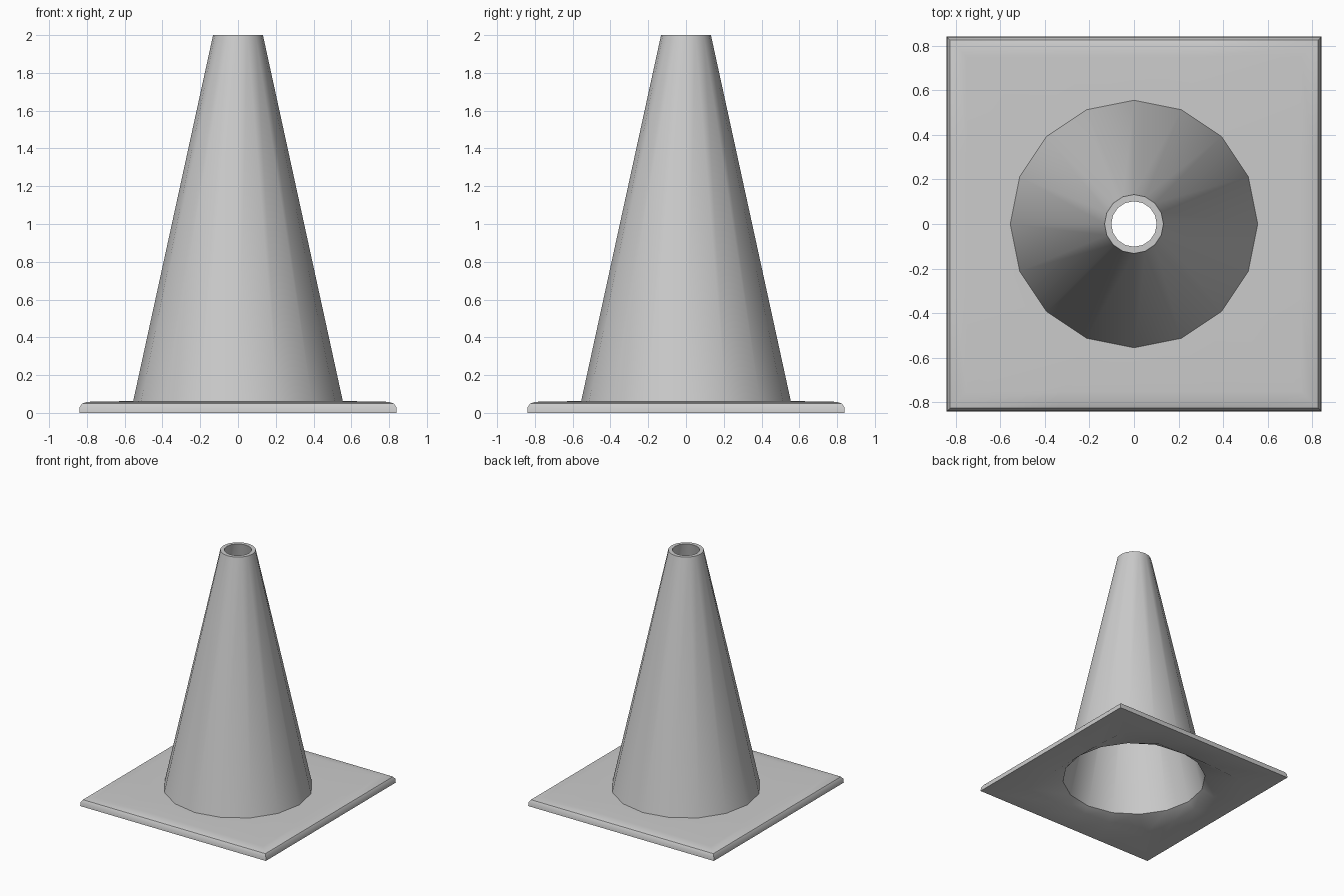
import bpy
import bmesh
from math import cos, sin, pi, radians

if "Cube" in bpy.data.objects:
    bpy.data.objects.remove(bpy.data.objects["Cube"])

SIDES = 16


def circle(r, z):
    return [(r * cos(2 * pi * i / SIDES), r * sin(2 * pi * i / SIDES), z)
            for i in range(SIDES)]


def square(h, z, bulge=0.0):
    # circle points pushed out to a square, mid-sides optionally bowed outward
    pts = []
    for x, y, _ in circle(1, 0):
        m = max(abs(x), abs(y))
        u = min(abs(x), abs(y)) / m
        k = (h + bulge * (1 - u * u)) / m
        pts.append((x * k, y * k, z))
    return pts


def loft(name, rings):
    bm = bmesh.new()
    loops = [[bm.verts.new(p) for p in ring] for ring in rings]
    for a, b in zip(loops, loops[1:]):
        for i in range(SIDES):
            j = (i + 1) % SIDES
            bm.faces.new((a[i], a[j], b[j], b[i]))
    mesh = bpy.data.meshes.new(name)
    bm.to_mesh(mesh)
    bm.free()
    obj = bpy.data.objects.new(name, mesh)
    bpy.context.collection.objects.link(obj)
    bpy.ops.object.select_all(action='DESELECT')
    obj.select_set(True)
    bpy.context.view_layer.objects.active = obj
    bpy.ops.object.shade_smooth_by_angle(angle=radians(35))
    return obj


# Square foot: underside recess, flat bottom, rounded rim, top up to the cone
loft("base", [
    circle(0.55, 0.05),
    square(0.58, 0.0, 0.025),
    square(0.84, 0.0),
    square(0.838, 0.03),
    square(0.825, 0.05),
    square(0.80, 0.058),
    square(0.75, 0.061),
    circle(0.555, 0.062),
])

# Hollow cone: outer wall, top lip, inner wall
loft("cone", [
    circle(0.555, 0.062),
    circle(0.132, 2.0),
    circle(0.102, 2.0),
    circle(0.55, 0.05),
])
